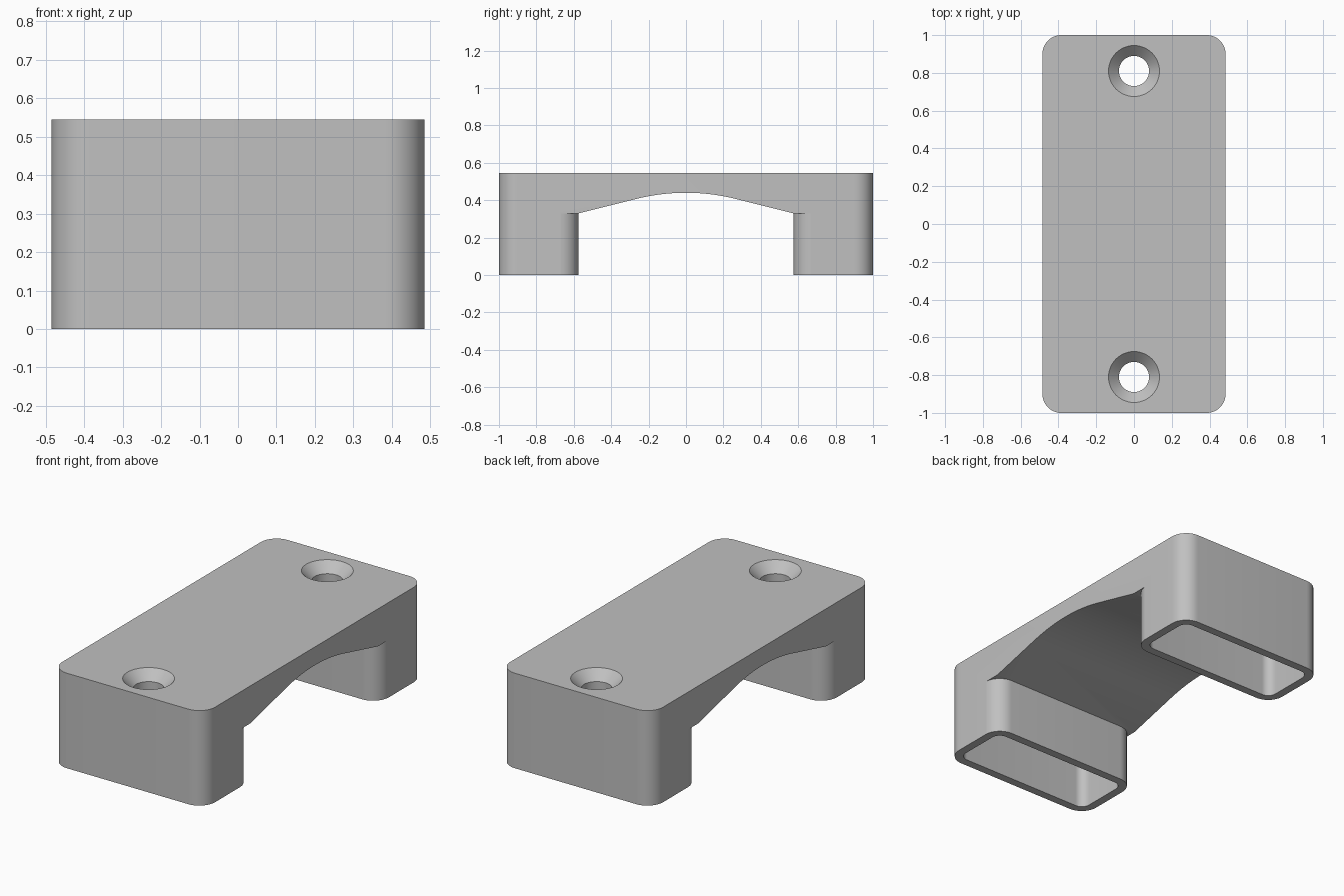
import bpy, bmesh
from math import sin, cos, pi, radians

cube = bpy.data.objects.get("Cube")
if cube:
    bpy.data.objects.remove(cube, do_unlink=True)

# Main dimensions
HALF_W, HALF_L, HEIGHT = 0.485, 1.0, 0.545
RADIUS, WALL = 0.1, 0.048
LEG_Y, LEG_TOP, ARCH_TOP = 0.575, 0.33, 0.44
SCREW_Y = 0.81

grey = bpy.data.materials.new("light_grey")
grey.use_nodes = True
colour = (0.53, 0.53, 0.53, 1)
grey.diffuse_color = colour
grey.node_tree.nodes["Principled BSDF"].inputs["Base Color"].default_value = colour


def loft(name, rings):
    """Closed solid through matching rings of points, capped at both ends."""
    bm = bmesh.new()
    loops = [[bm.verts.new(p) for p in ring] for ring in rings]
    for low, high in zip(loops, loops[1:]):
        n = len(low)
        for i in range(n):
            j = (i + 1) % n
            bm.faces.new((low[i], low[j], high[j], high[i]))
    bm.faces.new(loops[0][::-1])
    bm.faces.new(loops[-1])
    bmesh.ops.recalc_face_normals(bm, faces=bm.faces)
    mesh = bpy.data.meshes.new(name)
    bm.to_mesh(mesh)
    bm.free()
    obj = bpy.data.objects.new(name, mesh)
    obj.data.materials.append(grey)
    bpy.context.collection.objects.link(obj)
    return obj


def prism(name, outline, z0, z1):
    return loft(name, [[(x, y, z) for x, y in outline] for z in (z0, z1)])


def arc(cx, cy, r, start, end, steps=12):
    angles = [radians(start + (end - start) * i / steps) for i in range(steps + 1)]
    return [(cx + r * cos(a), cy + r * sin(a)) for a in angles]


def rounded_rect(hx, y0, y1, r):
    corners = ((hx - r, y1 - r), (r - hx, y1 - r), (r - hx, y0 + r), (hx - r, y0 + r))
    return [p for k, (cx, cy) in enumerate(corners)
            for p in arc(cx, cy, r, 90 * k, 90 * k + 90)]


def cut(target, cutter):
    mod = target.modifiers.new("cut", 'BOOLEAN')
    mod.operation = 'DIFFERENCE'
    mod.solver = 'EXACT'
    mod.object = cutter
    bpy.context.view_layer.objects.active = target
    bpy.ops.object.modifier_apply(modifier=mod.name)
    bpy.data.objects.remove(cutter, do_unlink=True)


# Body block with rounded upright corners
body = prism("bridge_body", rounded_rect(HALF_W, -HALF_L, HALF_L, RADIUS), 0, HEIGHT)

# Gap between the legs, flared to round the inner leg corners
corner = arc(HALF_W - RADIUS, LEG_Y + RADIUS, RADIUS, -4, -90)
half = [(0.6, corner[0][1])] + corner
half += [(-x, y) for x, y in reversed(half)]
gap = half + [(-x, -y) for x, y in half]
cut(body, prism("leg_gap_cutter", gap, -0.1, LEG_TOP))

# Arched underside: rounded crown running into straight slopes
crown, slope = 0.27, 0.25
bend = slope / (2 * crown)
steps = [crown * i / 14 for i in range(-14, 15)]
arch = [(-0.54, 0.3), (-LEG_Y, LEG_TOP)]
arch += [(y, ARCH_TOP - bend * y * y) for y in steps]
arch += [(LEG_Y, LEG_TOP), (0.54, 0.3)]
cut(body, loft("arch_cutter", [[(x, y, z) for y, z in arch] for x in (-0.6, 0.6)]))

# Hollow legs and countersunk screw holes
screw_profile = ((0.08, 0.3), (0.08, 0.49), (0.135, HEIGHT), (0.155, HEIGHT + 0.02))
for side in (-1, 1):
    y0, y1 = sorted((side * (LEG_Y + WALL), side * (HALF_L - WALL)))
    pocket = rounded_rect(HALF_W - WALL, y0, y1, RADIUS - WALL)
    cut(body, prism("pocket_cutter", pocket, -0.1, ARCH_TOP))
    rings = [[(r * cos(2 * pi * i / 48), side * SCREW_Y + r * sin(2 * pi * i / 48), z)
              for i in range(48)] for r, z in screw_profile]
    cut(body, loft("screw_hole_cutter", rings))

# Smooth rounded walls, crisp edges
bpy.ops.object.select_all(action='DESELECT')
body.select_set(True)
bpy.context.view_layer.objects.active = body
bpy.ops.object.shade_smooth_by_angle(angle=radians(25))
